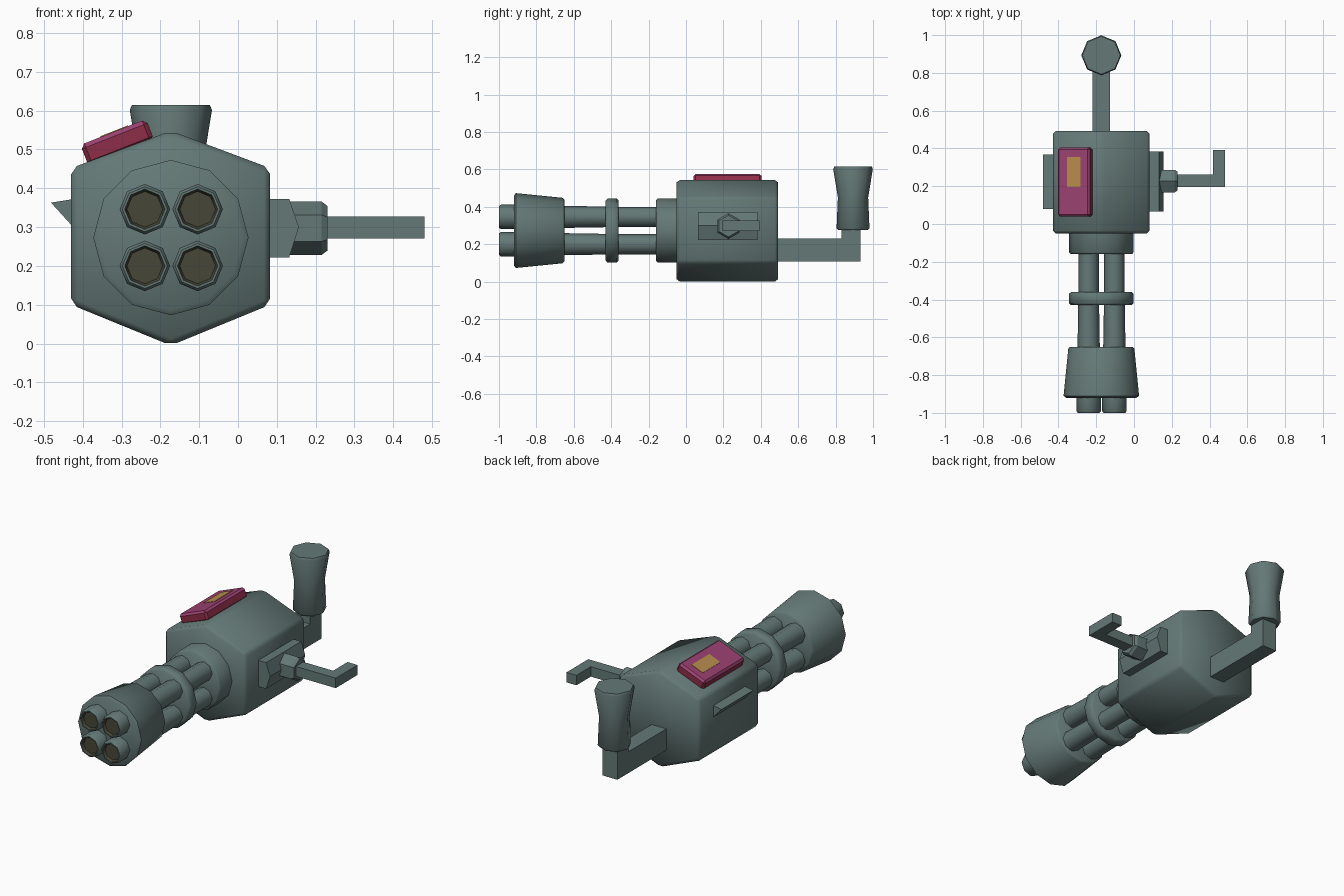
import bpy, bmesh, math
from mathutils import Vector, Matrix

if "Cube" in bpy.data.objects:
    bpy.data.objects.remove(bpy.data.objects["Cube"])


def material(name, r, g, b):
    m = bpy.data.materials.new(name)
    m.diffuse_color = (r, g, b, 1)
    m.use_nodes = True
    m.node_tree.nodes["Principled BSDF"].inputs["Base Color"].default_value = m.diffuse_color
    return m


METAL = material("gunmetal", 0.127, 0.190, 0.181)
BORE = material("dark_olive", 0.061, 0.061, 0.038)
CRIMSON = material("crimson", 0.270, 0.027, 0.065)
MAGENTA = material("magenta", 0.328, 0.054, 0.165)
YELLOW = material("yellow", 0.485, 0.262, 0.075)

CX, CZ = -0.173, 0.273   # axis of the gun


def finish(name, bm, mats, bevel=0, smooth=None):
    if bevel:
        bmesh.ops.bevel(bm, geom=bm.edges[:], offset=bevel, segments=1,
                        affect='EDGES', profile=0.5)
    bmesh.ops.recalc_face_normals(bm, faces=bm.faces[:])
    me = bpy.data.meshes.new(name)
    bm.to_mesh(me)
    bm.free()
    ob = bpy.data.objects.new(name, me)
    bpy.context.collection.objects.link(ob)
    for m in mats:
        me.materials.append(m)
    if smooth:
        bpy.ops.object.select_all(action='DESELECT')
        ob.select_set(True)
        bpy.context.view_layer.objects.active = ob
        bpy.ops.object.shade_smooth_by_angle(angle=math.radians(smooth))
    return ob


def lathe(name, axis, centre, profile, n, start=0, dark_from=None, smooth=50):
    """Closed solid from (position, radius) pairs along a main axis."""
    bm = bmesh.new()
    u, v = [i for i in range(3) if i != axis]
    rings = []
    for t, r in profile:
        ring = []
        for k in range(n):
            a = math.radians(start) + math.tau * k / n
            p = [0, 0, 0]
            p[axis] = t
            p[u] = centre[0] + r * math.cos(a)
            p[v] = centre[1] + r * math.sin(a)
            ring.append(bm.verts.new(p))
        rings.append(ring)
    for i in range(len(rings) - 1):
        for k in range(n):
            j = (k + 1) % n
            f = bm.faces.new((rings[i][k], rings[i][j], rings[i + 1][j], rings[i + 1][k]))
            f.material_index = int(dark_from is not None and i >= dark_from)
    bm.faces.new(rings[0])
    bm.faces.new(rings[-1]).material_index = int(dark_from is not None)
    return finish(name, bm, [METAL, BORE], smooth=smooth)


def prism(name, pts, axis, lo, hi, bevel=0, smooth=None):
    """Extrude a 2D outline along a main axis."""
    bm = bmesh.new()
    ends = []
    for t in (lo, hi):
        ring = []
        for a, b in pts:
            p = [a, b]
            p.insert(axis, t)
            ring.append(bm.verts.new(p))
        ends.append(ring)
        bm.faces.new(ring)
    for k in range(len(pts)):
        j = (k + 1) % len(pts)
        bm.faces.new((ends[0][k], ends[0][j], ends[1][j], ends[1][k]))
    return finish(name, bm, [METAL], bevel, smooth)


# hexagonal body
prism("body", [(CX, 0.548), (0.083, 0.452), (0.083, 0.1), (CX, -0.005),
               (-0.43, 0.1), (-0.43, 0.452)], 1, -0.05, 0.492, 0.016, 50)

# four barrels with dark recessed bores
for i, x in enumerate((-0.24, -0.104)):
    for j, z in enumerate((0.2, 0.346)):
        lathe(f"barrel_{i * 2 + j + 1}", 1, (x, z),
              [(-0.1, 0.054), (-0.36, 0.054), (-0.65, 0.059), (-0.9, 0.065),
               (-0.99, 0.065), (-1.0, 0.058), (-1.0, 0.052), (-0.985, 0.046)],
              8, dark_from=6)

# muzzle shroud, barrel clamp and base collar
lathe("muzzle_shroud", 1, (CX, CZ), [(-0.65, 0.165), (-0.66, 0.175), (-0.91, 0.2),
                                     (-0.92, 0.186)], 12)
lathe("barrel_clamp", 1, (CX, CZ), [(-0.43, 0.16), (-0.42, 0.171), (-0.37, 0.171),
                                    (-0.36, 0.16)], 12)
lathe("base_collar", 1, (CX, CZ), [(-0.16, 0.162), (-0.15, 0.171), (-0.03, 0.171)], 12)

# rear arm and upright grip
prism("rear_arm", [(0.47, 0.108), (0.934, 0.108), (0.934, 0.29), (0.832, 0.29),
                   (0.832, 0.23), (0.47, 0.23)], 0, -0.22, -0.127)
lathe("rear_grip", 2, (CX, 0.893), [(0.275, 0.079), (0.285, 0.088), (0.45, 0.081),
                                    (0.602, 0.106), (0.615, 0.1)], 8)

# left ridge and right crank mount
prism("left_ridge", [(-0.482, 0.363), (-0.42, 0.373), (-0.42, 0.295)], 1, 0.08, 0.367)
prism("crank_mount", [(0.07, 0.372), (0.132, 0.372), (0.157, 0.3), (0.132, 0.222),
                      (0.07, 0.222)], 1, 0.065, 0.383)

# crank hub and bent handle
lathe("crank_hub", 0, (0.227, 0.297), [(0.11, 0.069), (0.215, 0.069), (0.23, 0.058)],
      6, start=30, smooth=None)
prism("crank_handle", [(0.2, 0.195), (0.481, 0.195), (0.481, 0.392), (0.418, 0.392),
                       (0.418, 0.262), (0.2, 0.262)], 2, 0.27, 0.327)

# tilted plate on the upper left slope: magenta top, crimson sides
tilt = Matrix.Rotation(math.radians(-21.5), 4, 'Y')
up = tilt @ Vector((0, 0, 1))
place = Matrix.Translation((-0.311, 0.222, 0.518)) @ tilt
bm = bmesh.new()
bmesh.ops.create_cube(bm, size=1, matrix=place @ Matrix.Diagonal((0.182, 0.365, 0.058, 1)))
plate = finish("top_plate", bm, [CRIMSON, MAGENTA], 0.011)
for p in plate.data.polygons:
    p.material_index = int(p.normal.dot(up) > 0.65)

# yellow label
bm = bmesh.new()
bmesh.ops.create_cube(bm, size=1, matrix=place @ Matrix.Translation((0.003, 0.053, 0.029))
                      @ Matrix.Diagonal((0.076, 0.16, 0.004, 1)))
finish("plate_label", bm, [YELLOW])
